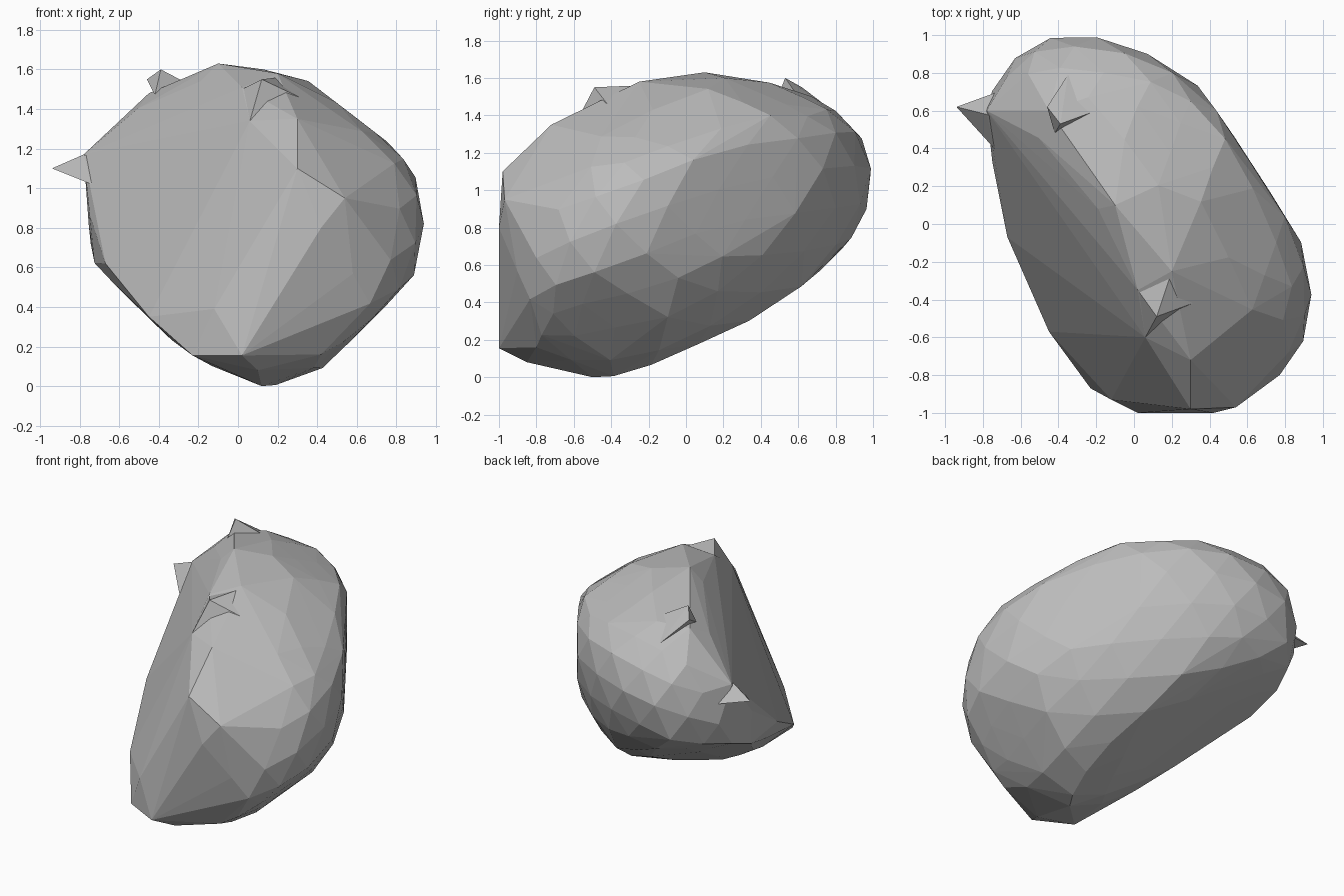
import bpy, bmesh, random
from mathutils import Matrix, Vector

random.seed(4)
old = bpy.data.objects.get("Cube")
if old:
    bpy.data.objects.remove(old)

stone = bpy.data.materials.new("stone_grey")
stone.use_nodes = True
GREY = (0.5, 0.5, 0.5, 1)
stone.diffuse_color = GREY
stone.node_tree.nodes["Principled BSDF"].inputs["Base Color"].default_value = GREY


def hull_object(name, points):
    """Flat-faced solid wrapped round a cloud of points."""
    bm = bmesh.new()
    for p in points:
        bm.verts.new(p)
    bmesh.ops.convex_hull(bm, input=bm.verts[:])
    loose = [v for v in bm.verts if not v.link_faces]
    bmesh.ops.delete(bm, geom=loose, context='VERTS')
    bmesh.ops.recalc_face_normals(bm, faces=bm.faces[:])
    mesh = bpy.data.meshes.new(name)
    bm.to_mesh(mesh)
    bm.free()
    mesh.materials.append(stone)
    obj = bpy.data.objects.new(name, mesh)
    bpy.context.collection.objects.link(obj)
    return obj


# Rounded shell: a leaning ellipsoid with softly flattened sides
center = Vector((0.07, 0.04, 0.82))
lean = Matrix(((0.87, 0, 0), (-0.414, 0.865, 0), (0, 0.312, 0.758)))
flats = [((0, 1, 1), 1.565), ((0, 1, -1), 0.1), ((0, 0.41, -0.91), -0.14),
         ((1, 0, 1), 1.4), ((1, 0, -1), 0.235), ((-1, 0, -1), 0.07),
         ((1, 1, 0), 0.76), ((1, -1, 0), 1.115), ((0.84, 0.54, 0), 0.69),
         ((0.6, 0, 0.8), 1.44), ((0, 0.3, 0.95), 1.63), ((1, 1, 3), 1.545),
         ((-0.41, 0, 0.91), 1.485), ((-0.35, 0.35, -0.87), -0.18),
         ((-1, 0, 0), 0.75), ((0, 1, 0), 1.0), ((1, 0, 0), 0.94),
         ((0, 0, 1), 1.64), ((0, 0, -1), 0)]
break_normal = Vector((-0.615, -0.667, 0.42))

ball = bmesh.new()
bmesh.ops.create_icosphere(ball, subdivisions=3, radius=1)
shell = []
for v in ball.verts:
    p = center + lean @ (v.co * random.uniform(0.993, 1.005))
    for n, limit in flats:
        n = Vector(n).normalized()
        p -= n * 0.9 * max(0, n.dot(p) - limit)
    if break_normal.dot(p) < 0.62:
        shell.append(p)
ball.free()

# Rim and folds of the broken face
rim = [(-0.78, 0.6, 1.17), (-0.45, 0.6, 1.48), (-0.19, 0.08, 1.54), (-0.1, 0.1, 1.63),
       (0.02, -0.35, 1.51), (0.2, -0.25, 1.58), (0.06, -0.6, 1.34), (0.3, -0.72, 1.35),
       (0.3, -0.98, 1.1), (0.54, -0.97, 0.95), (0.42, -1, 0.8), (0.4, -0.78, 0.55),
       (0.13, -0.9, 0.86), (-0.12, -0.93, 0.39), (0.02, -1, 0.155), (-0.23, -0.87, 0.155),
       (-0.45, -0.57, 0.35), (-0.67, -0.07, 0.62), (-0.75, 0.33, 0.87),
       (0.42, -0.8, 0.16), (0.1, -0.85, 0.08), (0.12, -0.5, 0)]
hull_object("broken_stone", shell + [Vector(p) for p in rim])

# Splinters standing up along the rim
hull_object("side_splinter", [(-0.94, 0.62, 1.1), (-0.78, 0.58, 1.17),
                              (-0.74, 0.4, 1.02), (-0.72, 0.7, 1.05), (-0.6, 0.5, 1.1)])
hull_object("back_splinter", [(-0.39, 0.53, 1.6), (-0.42, 0.48, 1.47),
                              (-0.35, 0.79, 1.42), (-0.2, 0.6, 1.5), (-0.46, 0.62, 1.55)])
hull_object("front_splinter", [(0.12, -0.49, 1.55), (0.06, -0.6, 1.34),
                               (0.2, -0.25, 1.56), (0.31, -0.42, 1.46), (0.02, -0.35, 1.5)])
